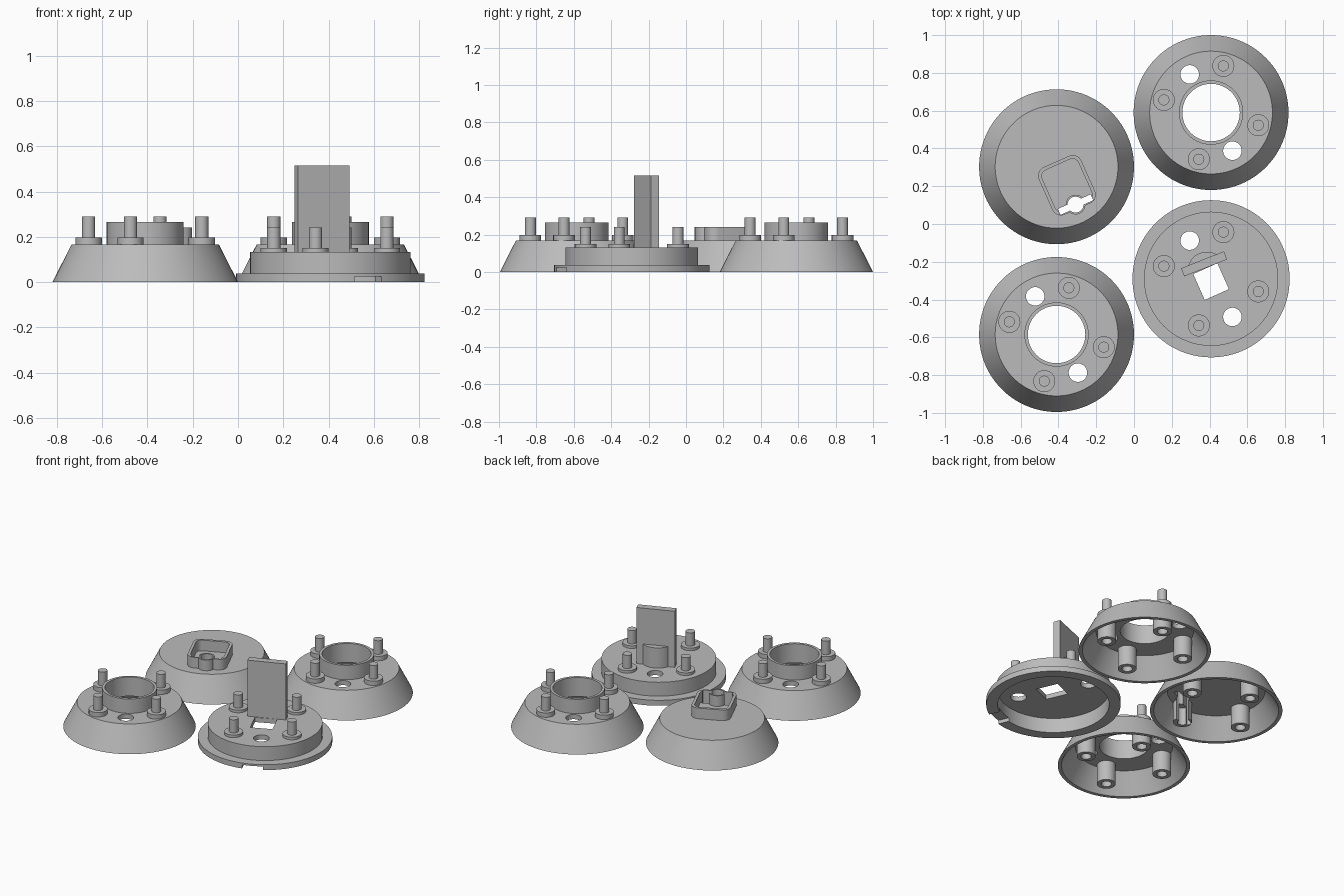
import bpy, bmesh, math
from mathutils import Matrix, Vector

cube = bpy.data.objects.get("Cube")
if cube:
    bpy.data.objects.remove(cube, do_unlink=True)

grey = bpy.data.materials.new("plain_grey")
grey.use_nodes = True
grey.diffuse_color = (0.5, 0.5, 0.5, 1)
grey.node_tree.nodes["Principled BSDF"].inputs["Base Color"].default_value = (0.5, 0.5, 0.5, 1)

TURN = math.radians(24)          # shared rotation of the square features
POSTS = [(0.065, 0.247), (-0.25, 0.067), (0.25, -0.067), (-0.065, -0.247)]
VENTS = [(-0.113, 0.202), (0.113, -0.202)]


def finish(name, bm, loc=(0, 0, 0), turn=0):
    bmesh.ops.recalc_face_normals(bm, faces=bm.faces)
    me = bpy.data.meshes.new(name)
    bm.to_mesh(me)
    bm.free()
    me.materials.append(grey)
    ob = bpy.data.objects.new(name, me)
    ob.matrix_world = Matrix.Translation(loc) @ Matrix.Rotation(turn, 4, 'Z')
    bpy.context.collection.objects.link(ob)
    return ob


def lathe(name, profile, loc, steps=96):
    """Spin a closed (radius, z) outline round the z axis."""
    bm = bmesh.new()
    vs = [bm.verts.new((r, 0, z)) for r, z in profile]
    es = [bm.edges.new((vs[i - 1], vs[i])) for i in range(len(vs))]
    bmesh.ops.spin(bm, geom=vs + es, cent=(0, 0, 0), axis=(0, 0, 1),
                   angle=math.tau, steps=steps)
    bmesh.ops.remove_doubles(bm, verts=bm.verts, dist=1e-4)
    bmesh.ops.dissolve_degenerate(bm, edges=bm.edges, dist=1e-5)
    return finish(name, bm, (*loc, 0))


def rod(name, x, y, r, z0, z1):
    return lathe(name, [(0, z0), (r, z0), (r, z1), (0, z1)], (x, y), 40)


def block(name, x, y, w, d, z0, z1, turn=TURN, radius=0):
    bm = bmesh.new()
    bmesh.ops.create_cube(bm, size=1, matrix=Matrix.Diagonal((w, d, z1 - z0, 1)))
    if radius:
        upright = [e for e in bm.edges if abs(e.verts[0].co.z - e.verts[1].co.z) > 0.01]
        bmesh.ops.bevel(bm, geom=upright, offset=radius, segments=8,
                        profile=0.5, affect='EDGES')
    return finish(name, bm, (x, y, (z0 + z1) / 2), turn)


def cut(targets, cutters):
    for ob in targets:
        for c in cutters:
            m = ob.modifiers.new("cut", 'BOOLEAN')
            m.operation, m.solver, m.object = 'DIFFERENCE', 'EXACT', c
        bpy.context.view_layer.update()
        dg = bpy.context.evaluated_depsgraph_get()
        me = bpy.data.meshes.new_from_object(ob.evaluated_get(dg))
        ob.modifiers.clear()
        ob.data = me
    for c in cutters:
        bpy.data.objects.remove(c, do_unlink=True)


def vent_cutters(cx, cy):
    return [rod("vent_cutter", cx + x, cy + y, 0.049, -0.1, 0.4) for x, y in VENTS]


# Two open cups with a collar, pins above and sockets below
for tag, cx, cy in (("back", 0.408, 0.59), ("front", -0.41, -0.585)):
    shell = lathe(tag + "_cup_shell", [
        (0.41, 0), (0.325, 0.167), (0.17, 0.167), (0.17, 0.265),
        (0.152, 0.265), (0.152, 0.135), (0.302, 0.135), (0.387, 0)], (cx, cy))
    cut([shell], vent_cutters(cx, cy))
    for i, (x, y) in enumerate(POSTS):
        lathe(f"{tag}_cup_post_{i}", [
            (0, 0.12), (0.032, 0.12), (0.032, 0), (0.058, 0), (0.058, 0.197),
            (0.029, 0.197), (0.029, 0.29), (0, 0.29)], (cx + x, cy + y), 40)

# Closed cup with sockets below and a rounded square wall on top
cx, cy = -0.41, 0.303
lid = lathe("closed_cup_shell", [(0, 0.167), (0.325, 0.167), (0.41, 0), (0.387, 0),
                                 (0.302, 0.135), (0, 0.135)], (cx, cy))
sockets = [lathe(f"closed_cup_socket_{i}", [
    (0, 0.12), (0.032, 0.12), (0.032, 0), (0.058, 0), (0.058, 0.15), (0, 0.15)],
    (cx - x, cy + y), 40) for i, (x, y) in enumerate(POSTS)]
wx, wy = -0.355, 0.205
wall = block("square_wall", wx, wy, 0.246, 0.275, 0.155, 0.24, radius=0.05)
cut([wall], [block("wall_cutter", wx, wy, 0.21, 0.239, 0.1, 0.3, radius=0.035)])
key = Vector((wx, wy)) + Matrix.Rotation(TURN, 2) @ Vector((0, -0.112))
key_boss = rod("key_boss", key.x, key.y, 0.052, 0.155, 0.24)
cut([lid, wall, key_boss] + sockets, [
    rod("key_cutter", key.x, key.y, 0.042, -0.1, 0.4),
    block("key_slot_cutter", key.x, key.y, 0.19, 0.034, -0.1, 0.41)])

# Flanged base with a square opening, vents and a rim notch
cx, cy = 0.408, -0.29
base = lathe("flanged_base", [
    (0, 0.132), (0.355, 0.132), (0.355, 0.037), (0.416, 0.037), (0.416, 0),
    (0.345, 0), (0.345, 0.1), (0, 0.1)], (cx, cy))
out = Matrix.Rotation(TURN, 2) @ Vector((0, -0.41))
cut([base], vent_cutters(cx, cy) + [
    block("opening_cutter", 0.408, -0.305, 0.14, 0.15, -0.1, 0.4),
    block("notch_cutter", cx + out.x, cy + out.y, 0.13, 0.16, -0.1, 0.025)])
for i, (x, y) in enumerate(POSTS):
    lathe(f"base_pin_{i}", [
        (0, 0.115), (0.058, 0.115), (0.058, 0.15), (0.029, 0.15),
        (0.029, 0.24), (0, 0.24)], (cx + x, cy + y), 40)

# Upright plate with a curved backing
lean = math.radians(21.6)
px, py = 0.371, -0.211
block("upright_plate", px, py, 0.244, 0.046, 0.115, 0.515, turn=lean)
bm = bmesh.new()
arc = [bm.verts.new((0.103 * math.sin(a), 0.103 * math.cos(a) - 0.042, 0.115))
       for a in [math.radians(-58 + 116 * i / 16) for i in range(17)]]
face = bm.faces.new(arc)
grown = bmesh.ops.extrude_face_region(bm, geom=[face])["geom"]
bmesh.ops.translate(bm, vec=(0, 0, 0.155),
                    verts=[v for v in grown if isinstance(v, bmesh.types.BMVert)])
finish("curved_backing", bm, (px, py, 0), lean)

# Smooth the round sides and keep the edges sharp
bpy.ops.object.select_all(action='DESELECT')
for ob in bpy.context.scene.objects:
    if ob.type == 'MESH':
        ob.select_set(True)
        bpy.context.view_layer.objects.active = ob
bpy.ops.object.shade_smooth_by_angle(angle=math.radians(30))
